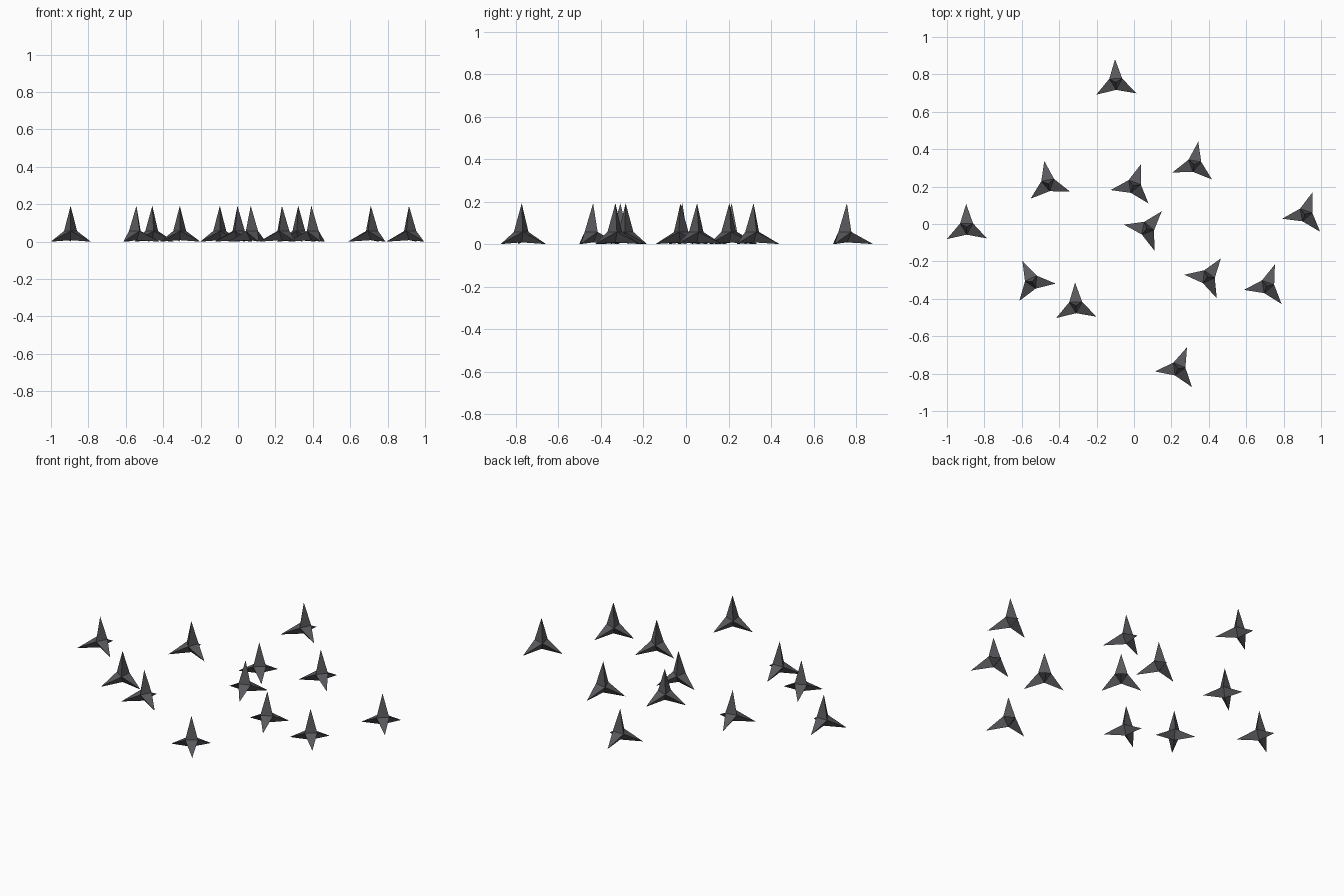
import bpy, bmesh
from math import radians, cos, sin

if "Cube" in bpy.data.objects:
    bpy.data.objects.remove(bpy.data.objects["Cube"])

# Dimensions of one caltrop
TIP_R, TOP_Z = 0.124, 0.192      # foot reach, upright spike height
HUB_R, HUB_Z, HUB_LOW = 0.04, 0.057, 0.008

steel = bpy.data.materials.new("dark_steel")
steel.diffuse_color = (0.1, 0.1, 0.11, 1)
steel.use_nodes = True
steel.node_tree.nodes["Principled BSDF"].inputs["Base Color"].default_value = steel.diffuse_color


def polar(r, deg, z):
    return (r * cos(radians(deg)), r * sin(radians(deg)), z)


# Four three-sided spikes on a tetrahedral hub; first leg points along +x
bm = bmesh.new()
legs = [bm.verts.new(polar(TIP_R, 120 * i, 0)) for i in range(3)]
hub = [bm.verts.new(polar(HUB_R, 120 * i + 60, HUB_Z)) for i in range(3)]
top = bm.verts.new((0, 0, TOP_Z))
low = bm.verts.new((0, 0, HUB_LOW))
for i in range(3):
    a, b = hub[i - 1], hub[i]
    bm.faces.new((a, b, top))
    for p, q in ((b, a), (a, low), (low, b)):
        bm.faces.new((p, q, legs[i]))
bmesh.ops.recalc_face_normals(bm, faces=bm.faces[:])
mesh = bpy.data.meshes.new("caltrop")
bm.to_mesh(mesh)
bm.free()
mesh.materials.append(steel)

# Scattered copies: x, y, heading of one leg in degrees
scatter = [
    (-0.097, 0.757, 92), (-0.458, 0.215, 100), (-0.003, 0.204, 70.5),
    (0.322, 0.318, 80), (0.914, 0.052, 71), (-0.895, -0.017, 91),
    (0.068, -0.026, 49.5), (-0.543, -0.309, 115.6), (-0.311, -0.437, 92),
    (0.392, -0.284, 54), (0.71, -0.332, 69.5), (0.235, -0.773, 67),
]
for n, (x, y, heading) in enumerate(scatter, 1):
    ob = bpy.data.objects.new(f"caltrop_{n}", mesh)
    ob.location = (x, y, 0)
    ob.rotation_euler.z = radians(heading)
    bpy.context.collection.objects.link(ob)
